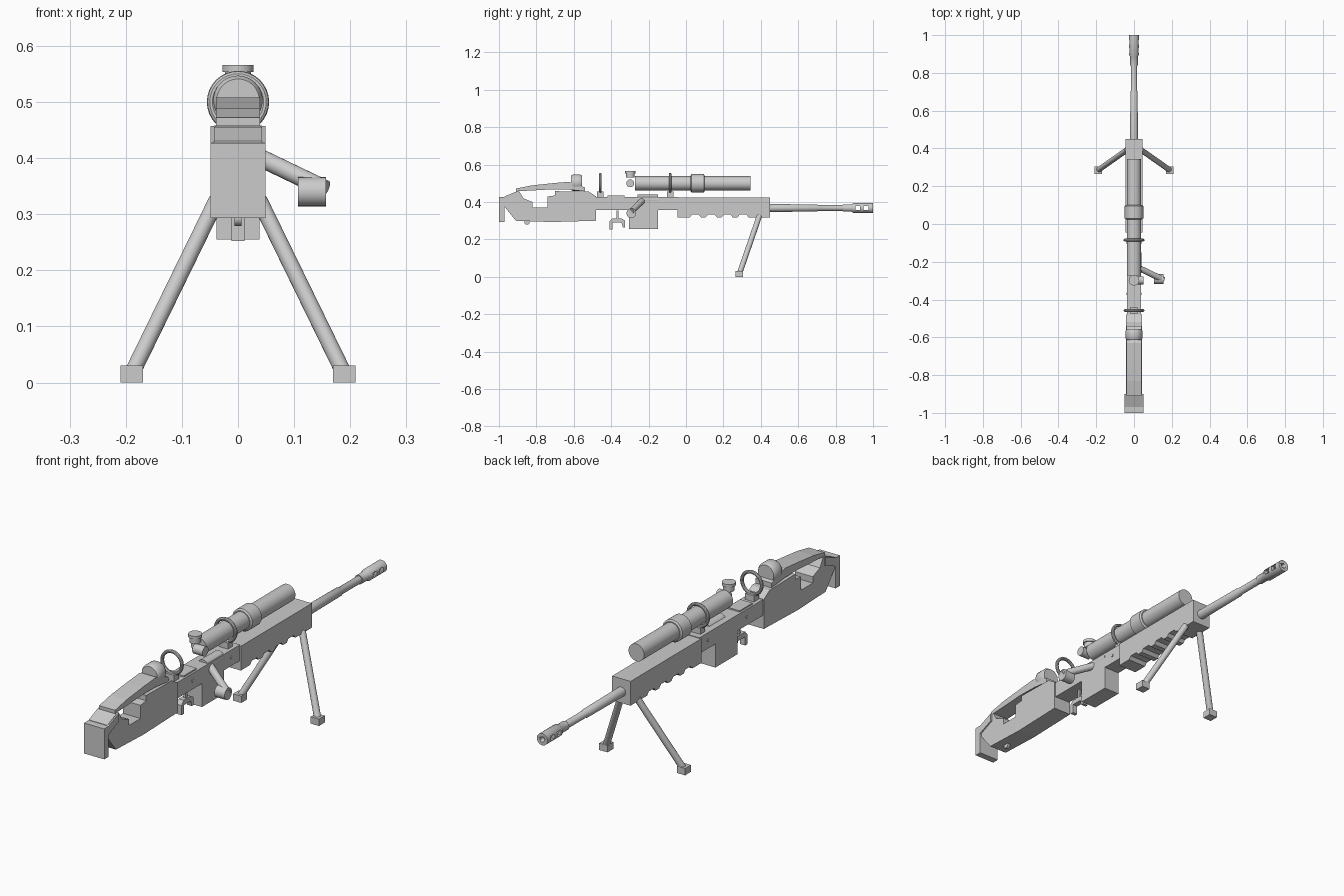
import bpy, bmesh, math
from mathutils import Vector

if "Cube" in bpy.data.objects:
    bpy.data.objects.remove(bpy.data.objects["Cube"])


def finish(name, bm, smooth=False):
    bmesh.ops.recalc_face_normals(bm, faces=bm.faces)
    mesh = bpy.data.meshes.new(name)
    bm.to_mesh(mesh)
    bm.free()
    ob = bpy.data.objects.new(name, mesh)
    bpy.context.collection.objects.link(ob)
    bpy.ops.object.select_all(action='DESELECT')
    bpy.context.view_layer.objects.active = ob
    ob.select_set(True)
    if smooth:
        bpy.ops.object.shade_smooth_by_angle(angle=math.radians(35))
    return ob


def prism(name, pts, hw):
    """Side profile (y, z) extruded across x."""
    bm = bmesh.new()
    face = bm.faces.new([bm.verts.new((-hw, y, z)) for y, z in pts])
    out = bmesh.ops.extrude_face_region(bm, geom=[face])
    verts = [v for v in out['geom'] if isinstance(v, bmesh.types.BMVert)]
    bmesh.ops.translate(bm, verts=verts, vec=(2 * hw, 0, 0))
    return finish(name, bm)


def box(name, x, y, z):
    bm = bmesh.new()
    bmesh.ops.create_cube(bm, size=1)
    for v in bm.verts:
        v.co = [(a + b) / 2 + c * (b - a) for (a, b), c in zip((x, y, z), v.co)]
    return finish(name, bm)


def rod(name, a, b, r, r2=None, n=24):
    """Cylinder or cone between two points."""
    a, b = Vector(a), Vector(b)
    bm = bmesh.new()
    bmesh.ops.create_cone(bm, cap_ends=True, segments=n, radius1=r,
                          radius2=r if r2 is None else r2, depth=(b - a).length)
    q = (b - a).to_track_quat('Z', 'Y')
    for v in bm.verts:
        v.co = q @ v.co + (a + b) / 2
    return finish(name, bm, True)


def lathe_y(name, profile, z, n=32):
    """Solid of revolution around a y-direction axis; profile is (y, radius)."""
    bm = bmesh.new()
    rings = [[bm.verts.new((r * math.cos(2 * math.pi * i / n), y,
                            z + r * math.sin(2 * math.pi * i / n)))
              for i in range(n)] for y, r in profile]
    for p, q in zip(rings, rings[1:]):
        for i in range(n):
            bm.faces.new((p[i], p[(i + 1) % n], q[(i + 1) % n], q[i]))
    bm.faces.new(rings[0])
    bm.faces.new(rings[-1])
    return finish(name, bm, True)


def cut(ob, cutter):
    mod = ob.modifiers.new('cut', 'BOOLEAN')
    mod.operation, mod.object, mod.solver = 'DIFFERENCE', cutter, 'EXACT'
    bpy.context.view_layer.objects.active = ob
    bpy.ops.object.modifier_apply(modifier=mod.name)
    bpy.data.objects.remove(cutter)


# Stock with the open hand hole, butt pad and cheek rest
prism('stock', [(-.97, .375), (-.91, .30), (-.72, .293), (-.48, .30), (-.48, .43),
                (-.52, .455), (-.70, .458), (-.70, .435), (-.74, .43), (-.74, .372),
                (-.82, .372), (-.82, .40), (-.87, .42), (-.89, .455), (-.91, .455),
                (-.97, .43)], .043)
prism('butt_pad', [(-1, .293), (-.97, .293), (-.97, .39), (-.90, .42), (-.90, .457),
                   (-.97, .428), (-1, .427)], .049)
prism('cheek_rest', [(-.91, .457), (-.71, .468), (-.62, .466), (-.54, .457),
                     (-.54, .478), (-.60, .50), (-.63, .508), (-.72, .50),
                     (-.83, .488), (-.91, .472)], .039)
lathe_y('cheek_roller', [(-.615, .038), (-.605, .044), (-.565, .044), (-.555, .038)], .503)
rod('sling_stud', (-.006, -.85, .293), (.006, -.85, .293), .014, n=12)

# Receiver, bolt and bolt handle
box('receiver', (-.038, .038), (-.485, -.04), (.358, .428))
box('magazine', (-.038, .038), (-.305, -.15), (.255, .40))
box('receiver_rear_rail', (-.03, .03), (-.42, -.33), (.425, .434))
rod('bolt_body', (.012, -.26, .412), (.012, -.15, .412), .027)
rod('bolt_handle', (.03, -.235, .405), (.155, -.295, .345), .016)
rod('bolt_knob', (.107, -.292, .34), (.157, -.292, .34), .026)
for y in (-.37, -.10):
    rod('receiver_pin', (-.041, y, .395), (.041, y, .395), .007, n=12)

# Trigger guard and trigger
prism('trigger_guard', [(-.41, .252), (-.394, .252), (-.394, .29), (-.345, .29),
                        (-.338, .265), (-.325, .265), (-.325, .30), (-.345, .312),
                        (-.395, .312), (-.41, .295)], .012)
prism('trigger', [(-.372, .31), (-.372, .355), (-.36, .355), (-.36, .31)], .006)

# Handguard with four grooves underneath
guard = [(-.045, .425), (-.045, .318)]
for y in (.05, .135, .22, .305):
    guard += [(y - .03, .318), (y - .018, .332), (y + .018, .332), (y + .03, .318)]
guard += [(.45, .318), (.45, .425)]
prism('handguard', guard, .045)

# Barrel and ported muzzle brake
lathe_y('barrel', [(.44, .021), (.70, .019), (.705, .016), (.90, .016)], .368)
brake = lathe_y('muzzle_brake', [(.84, .02), (.885, .02), (.895, .026), (1, .026)], .368)
cut(brake, rod('bore_cutter', (0, .87, .368), (0, 1.05, .368), .011))
for y in (.918, .962):
    cut(brake, box('port_cutter', (-.1, .1), (y - .013, y + .013), (.357, .379)))

# Telescopic sight: tube, collar, mounting rings and adjustment knobs
SZ = .50
rod('scope_tube', (0, -.273, SZ), (0, .345, SZ), .038, n=32)
lathe_y('scope_collar', [(.025, .042), (.03, .049), (.095, .049), (.10, .042)], SZ)
for y in (-.458, -.085):
    bpy.ops.mesh.primitive_torus_add(location=(0, y, SZ), rotation=(math.pi / 2, 0, 0),
                                     major_radius=.048, minor_radius=.0075,
                                     major_segments=32, minor_segments=10)
    bpy.context.object.name = 'scope_ring'
    bpy.ops.object.shade_smooth_by_angle()
    box('scope_ring_foot', (-.022, .022), (y - .017, y + .017), (.42, .455))
rod('top_knob', (0, -.298, .53), (0, -.298, .555), .023)
rod('top_knob_cap', (0, -.298, .553), (0, -.298, .566), .028)
rod('side_knob', (.0, -.298, SZ), (.05, -.298, SZ), .021)

# Bipod
for side, s in (('left', -1), ('right', 1)):
    rod(side + '_bipod_leg', (s * .038, .392, .325), (s * .187, .287, .02), .0145, n=16)
    x = sorted((s * .169, s * .209))
    box(side + '_bipod_foot', x, (.264, .305), (0, .03))
